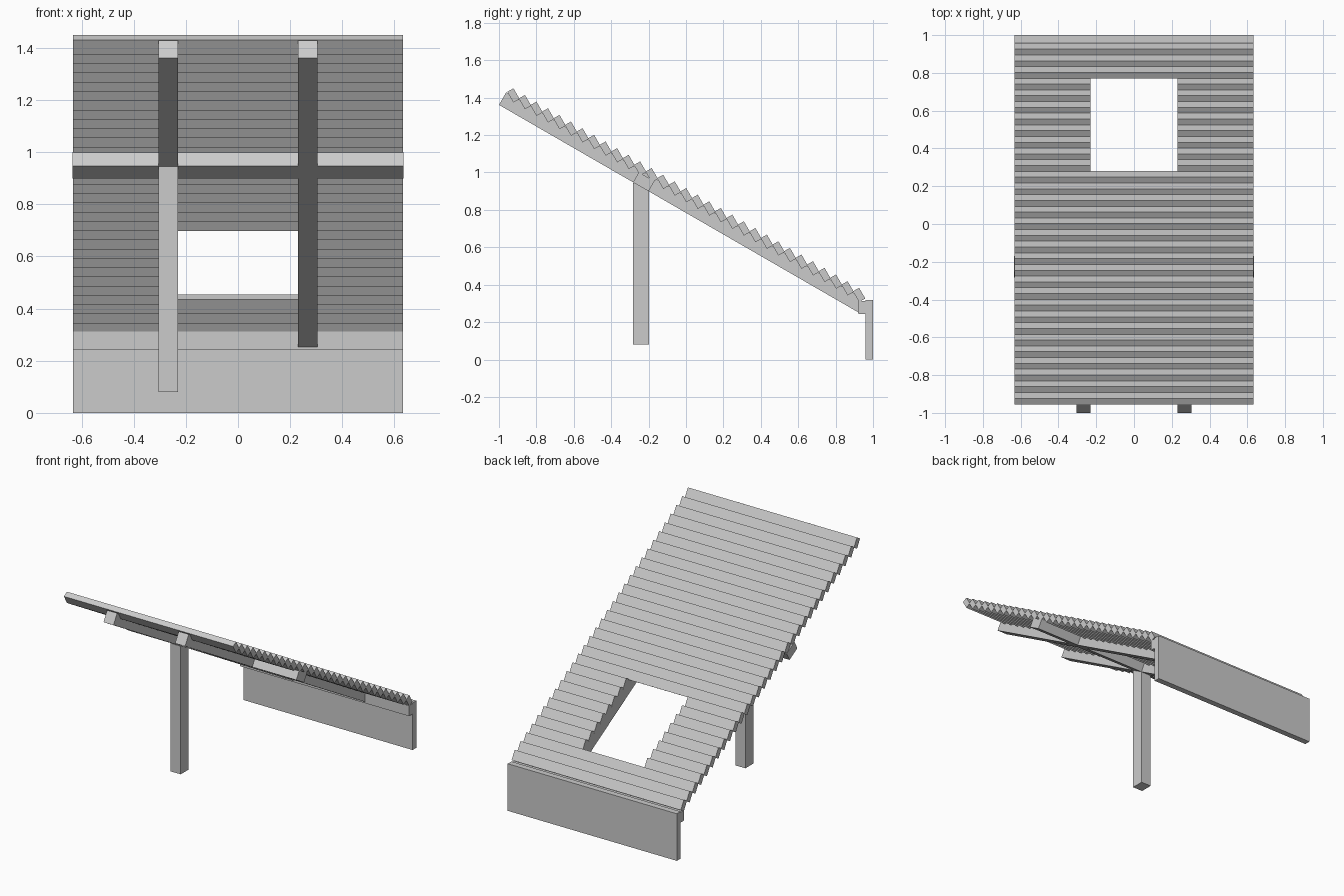
import bpy, math
from mathutils import Vector

if "Cube" in bpy.data.objects:
    bpy.data.objects.remove(bpy.data.objects["Cube"])

HALF_W = 0.632
ANG = math.radians(30)
DOWN = Vector((math.cos(ANG), -math.sin(ANG)))   # along the roof slope (y, z)
UP = Vector((math.sin(ANG), math.cos(ANG)))      # square to the slope
STEEP = Vector((0.5, -0.866))                    # along a tilted batten
RISE = Vector((0.866, 0.5))                      # across a tilted batten


def extrude_x(name, profile, x0, x1):
    """Solid made from a y-z profile swept from x0 to x1."""
    n = len(profile)
    verts = [(x, p[0], p[1]) for x in (x0, x1) for p in profile]
    faces = [tuple(range(n)), tuple(range(2 * n - 1, n - 1, -1))]
    faces += [(i, i + n, (i + 1) % n + n, (i + 1) % n) for i in range(n)]
    me = bpy.data.meshes.new(name)
    me.from_pydata(verts, [], faces)
    # profiles may wind either way: make the normals point outward
    area = sum(profile[i][0] * profile[(i + 1) % n][1]
               - profile[(i + 1) % n][0] * profile[i][1] for i in range(n))
    if area > 0:
        me.flip_normals()
    ob = bpy.data.objects.new(name, me)
    bpy.context.collection.objects.link(ob)
    return ob


def rect(corner, a, b):
    return [corner, corner + a, corner + a + b, corner + b]


def box(y0, y1, z0, z1):
    return [(y0, z0), (y1, z0), (y1, z1), (y0, z1)]


# Sloping rafters
eave = Vector((-1.0, 1.3615))
low = eave + DOWN * (1.93 / math.cos(ANG))
T = 0.077
rafter = [eave, low, low + Vector((0, T / math.cos(ANG))), eave + UP * T]
extrude_x("rafter_left", rafter, -0.305, -0.23)
extrude_x("rafter_right", rafter, 0.23, 0.305)

# Overlapping tilted roof battens, split around the opening
start = Vector((-0.9555, 1.431))
for k in range(31):
    prof = rect(start + Vector((0.0616, -0.03555)) * k, STEEP * 0.066, RISE * 0.038)
    if 20 <= k <= 27:
        extrude_x(f"batten_{k}_left", prof, -HALF_W, -0.23)
        extrude_x(f"batten_{k}_right", prof, 0.23, HALF_W)
    else:
        extrude_x(f"batten_{k}", prof, -HALF_W, HALF_W)

# Cross beam set into the rafters
beam_corner = eave + DOWN * (0.717 / math.cos(ANG))
extrude_x("cross_beam", rect(beam_corner, DOWN * 0.096, UP * 0.062), -0.634, 0.634)

# Single supporting post
extrude_x("post", box(-0.283, -0.198, 0.08, 0.945), -0.305, -0.23)

# Rear ledger beam and back board
extrude_x("rear_beam", box(0.922, 0.962, 0.243, 0.312), -HALF_W, HALF_W)
extrude_x("back_board", box(0.96, 1.0, 0.0, 0.318), -HALF_W, HALF_W)
